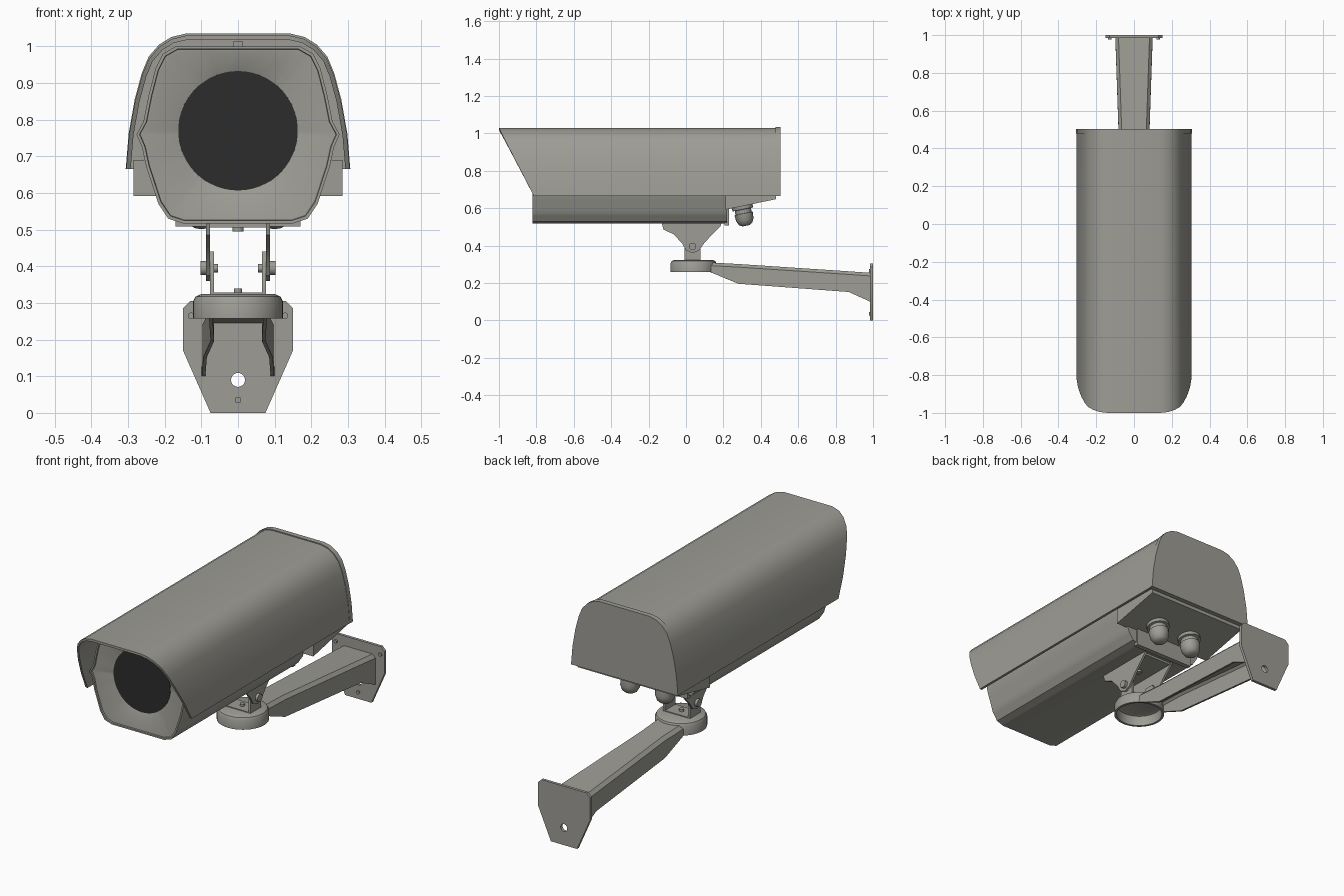
import bpy, bmesh, math
from mathutils import Vector

cube = bpy.data.objects.get("Cube")
if cube:
    bpy.data.objects.remove(cube, do_unlink=True)


def material(name, rgb):
    m = bpy.data.materials.new(name)
    m.use_nodes = True
    m.diffuse_color = (*rgb, 1)
    m.node_tree.nodes["Principled BSDF"].inputs["Base Color"].default_value = (*rgb, 1)
    return m


GREY = material("warm grey paint", (0.34, 0.335, 0.30))
DARK = material("dark glass", (0.025, 0.025, 0.025))


def finish(name, bm, mat=GREY, solid=0, cutter=None):
    bmesh.ops.recalc_face_normals(bm, faces=bm.faces)
    me = bpy.data.meshes.new(name)
    bm.to_mesh(me)
    bm.free()
    me.materials.append(mat)
    ob = bpy.data.objects.new(name, me)
    bpy.context.collection.objects.link(ob)
    bpy.ops.object.select_all(action='DESELECT')
    ob.select_set(True)
    bpy.context.view_layer.objects.active = ob
    if solid:
        mod = ob.modifiers.new("Thickness", 'SOLIDIFY')
        mod.thickness, mod.offset = solid, 0
        bpy.ops.object.modifier_apply(modifier=mod.name)
    if cutter:
        mod = ob.modifiers.new("Hole", 'BOOLEAN')
        mod.object, mod.operation, mod.solver = cutter, 'DIFFERENCE', 'EXACT'
        bpy.ops.object.modifier_apply(modifier=mod.name)
    bpy.ops.object.shade_smooth_by_angle(angle=math.radians(35))
    return ob


def loft(name, rings, closed=True, start=True, end=True, **kw):
    """Skin a surface through rings of equal point count."""
    bm = bmesh.new()
    vs = [[bm.verts.new(p) for p in ring] for ring in rings]
    n = len(vs[0])
    for a, b in zip(vs, vs[1:]):
        for i in range(n if closed else n - 1):
            j = (i + 1) % n
            bm.faces.new((a[i], a[j], b[j], b[i]))
    if start:
        bm.faces.new(vs[0])
    if end:
        bm.faces.new(vs[-1])
    return finish(name, bm, **kw)


def revolve(name, base, axis, steps, sides=24, **kw):
    """Round part: steps are (distance along axis, radius)."""
    base, axis = Vector(base), Vector(axis).normalized()
    u = axis.orthogonal().normalized()
    v = axis.cross(u)
    turn = [2 * math.pi * i / sides for i in range(sides)]
    return loft(name, [[base + axis * d + (u * math.cos(t) + v * math.sin(t)) * r
                        for t in turn] for d, r in steps], **kw)


def box(name, lo, hi):
    return loft(name, [[(lo[0], y, lo[2]), (hi[0], y, lo[2]), (hi[0], y, hi[2]), (lo[0], y, hi[2])]
                       for y in (lo[1], hi[1])])


def mirrored(half):
    """Complete a half outline that runs up the +x side."""
    return half + [(-x, z) for x, z in reversed(half)]


# Sunshield with raked front edge
hood = mirrored([(.299, .666), (.291, .76), (.275, .85), (.256, .92), (.238, .963),
                 (.21, .995), (.178, 1.015), (.14, 1.024)])


def rake(z):
    return -1 + (1.024 - z) * .52


loft("sunshield", [[(x, rake(z), z) for x, z in hood], [(x, .485, z) for x, z in hood]],
     closed=False, start=False, end=False, solid=.012)

# Rear cover over the sunshield
cap = [(x * 1.025, .66 + (z - .66) * 1.03) for x, z in hood]
loft("rear_cover", [[(x, y, z) for x, z in cap] for y in (.478, .504)])

# Housing with front frame and shallow funnel around the window
half = [(.15, .517), (.19, .53), (.217, .57), (.25, .67), (.262, .725), (.277, .76),
        (.258, .795), (.243, .87), (.225, .94), (.205, .98), (.17, 1.0)]
corners = mirrored(half)
outline = []
for (x0, z0), (x1, z1) in zip(corners, corners[1:] + corners[:1]):
    outline += [(x0 + (x1 - x0) * k / 4, z0 + (z1 - z0) * k / 4) for k in range(4)]
CZ, LENS = .77, .163


def section(y, s=1):
    return [(x * s, y, CZ + (z - CZ) * s) for x, z in outline]


def window(y):
    ring = []
    for x, z in outline:
        d = Vector((x, z - CZ)).normalized() * LENS
        ring.append((d.x, y, CZ + d.y))
    return ring


loft("housing", [section(.22), section(-.82), section(-.82, .97), section(-.812, .965),
                 section(-.812, .94), window(-.785)], end=False)
revolve("window_glass", (0, -.787, CZ), (0, 1, 0), [(0, LENS), (.006, LENS)], sides=48, mat=DARK)
box("rear_lip", (-.17, .205, .508), (.17, .23, .6))
box("shield_clip", (-.012, -.8, .995), (.012, -.74, 1.015))

# Sloping rear underside
side = [(.21, .592), (.48, .648), (.48, .69), (.21, .69)]
loft("rear_underside", [[(x, y, z) for y, z in side] for x in (-.285, .285)])

# Cable glands, normal to the slope
for s, tag in ((1, "left"), (-1, "right")):
    revolve(tag + "_cable_gland", (s * .1, .30, .612), (0, .2, -1),
            [(0, .056), (.018, .056), (.02, .044), (.04, .044), (.042, .05), (.075, .047),
             (.098, .036), (.108, .02)])

# Mounting yoke: upper cheeks, lower cheeks and pivot bolts
cheek = [(-.13, .52), (-.12, .485), (-.065, .46), (-.02, .41), (.0, .375), (.035, .36),
         (.07, .375), (.095, .41), (.14, .46), (.185, .505), (.19, .52)]
lug = [(-.008, .32), (.078, .32), (.078, .41), (.06, .44), (.01, .44), (-.008, .41)]
for s, tag in ((1, "left"), (-1, "right")):
    loft(tag + "_upper_cheek", [[(s * x, y, z) for y, z in cheek] for x in (.077, .088)])
    loft(tag + "_lower_cheek", [[(s * x, y, z) for y, z in lug] for x in (.066, .077)])
    revolve(tag + "_pivot_bolt", (s * .055, .035, .395), (s, 0, 0),
            [(0, .012), (.033, .012), (.033, .02), (.047, .02)], sides=12)
box("yoke_top", (-.088, -.12, .506), (.088, .18, .52))
box("yoke_base", (-.077, -.008, .315), (.077, .078, .328))
revolve("yoke_top_bolt", (0, .035, .51), (0, 0, -1), [(0, .016), (.015, .016)], sides=12)
revolve("yoke_base_bolt", (0, .035, .322), (0, 0, 1), [(0, .012), (.018, .012)], sides=12)

# Hollow swivel cup at the arm's end
revolve("swivel_cup", (0, .04, .258), (0, 0, 1), [(0, .117), (.045, .117), (.055, .112), (.06, .10)],
        sides=40, start=False, solid=.012)

# Arm channel, open underneath
stations = [(.13, .074, .305, .258), (.28, .07, .297, .196), (.87, .09, .258, .152),
            (.985, .094, .25, .1)]
loft("arm", [[(-w, y, b), (-w, y, t - .014), (-w + .014, y, t), (w - .014, y, t),
              (w, y, t - .014), (w, y, b)] for y, w, t, b in stations],
     closed=False, start=False, end=False, solid=.01)

# Wall plate with cable hole and screws
cutter = revolve("hole_cutter", (0, .9, .09), (0, 1, 0), [(0, .019), (.2, .019)])
cutter.hide_render = True
cutter.hide_set(True)
plate = mirrored([(.075, 0), (.15, .17), (.15, .285), (.13, .305)])
loft("wall_plate", [[(x, y, z) for x, z in plate] for y in (.985, 1)], cutter=cutter)
for i, (x, z) in enumerate([(0, .035), (.128, .265), (-.128, .265)]):
    revolve(f"plate_screw_{i + 1}", (x, .99, z), (0, -1, 0), [(0, .009), (.012, .009)], sides=12)
